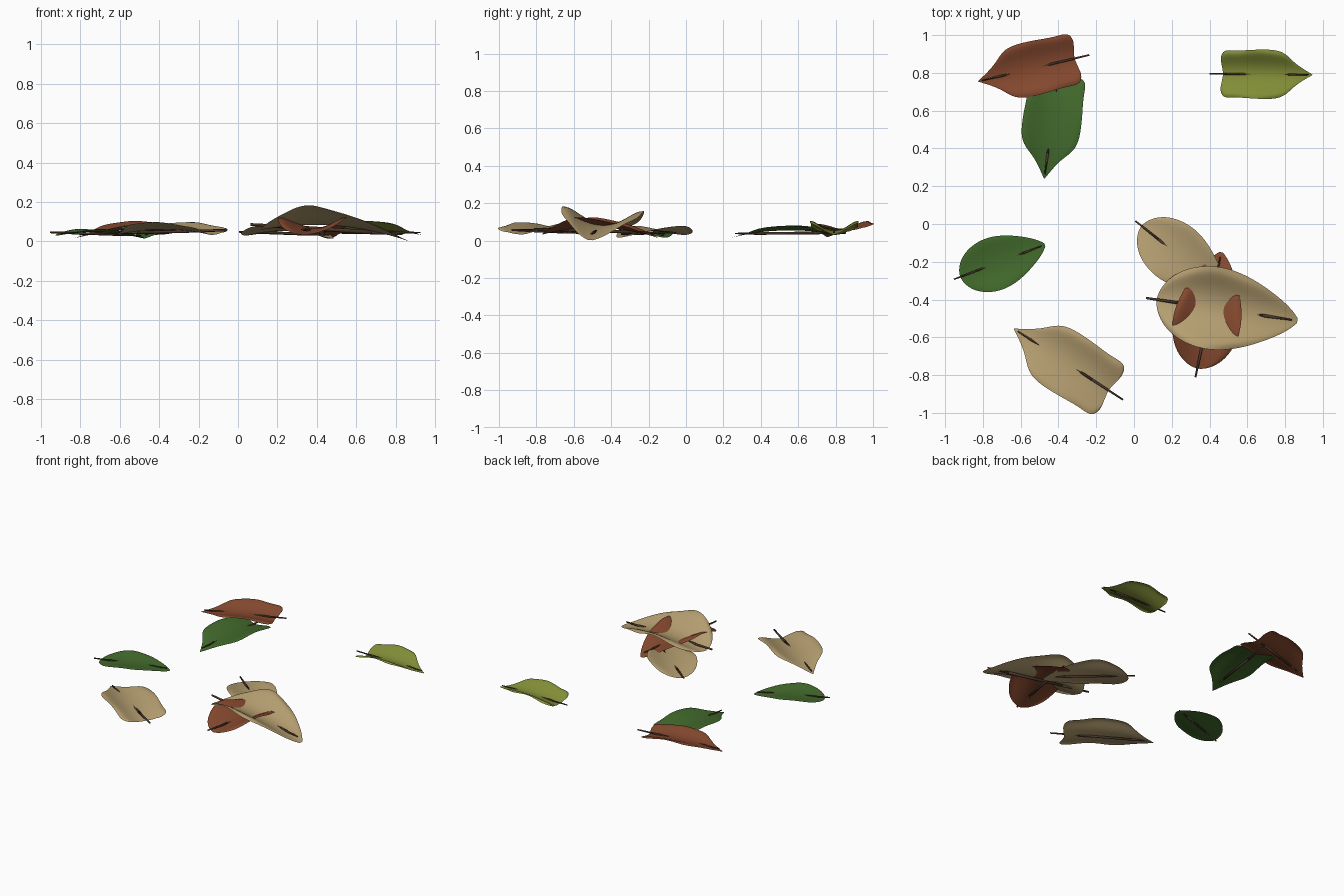
import bpy, bmesh
from math import cos, tau
from mathutils import Vector

cube = bpy.data.objects.get("Cube")
if cube:
    bpy.data.objects.remove(cube)


def material(name, rgb):
    mat = bpy.data.materials.new(name)
    mat.use_nodes = True
    mat.diffuse_color = (*rgb, 1)
    mat.node_tree.nodes["Principled BSDF"].inputs["Base Color"].default_value = (*rgb, 1)
    return mat


tan = material("dry tan", (0.465, 0.345, 0.165))
rust = material("rust brown", (0.235, 0.066, 0.028))
green = material("leaf green", (0.055, 0.145, 0.025))
olive = material("yellow green", (0.22, 0.265, 0.038))
bark = material("stem brown", (0.07, 0.036, 0.023))

# Half-width outlines: (fraction of length, fraction of half width)
LOBED = [(0, .6), (.01, .85), (.06, .99), (.18, .94), (.36, 1), (.58, 1.02),
         (.7, .88), (.79, .52), (.87, .3), (.94, .14), (1, .01)]
EGG = [(0, .03), (.01, .24), (.06, .54), (.15, .8), (.27, .96), (.4, 1.02),
       (.55, .95), (.7, .76), (.85, .49), (.95, .25), (1, .06)]
COLUMNS = 16


def make_object(name, bm, mat):
    mesh = bpy.data.meshes.new(name)
    bm.to_mesh(mesh)
    bm.free()
    mesh.materials.append(mat)
    mesh.shade_smooth()
    obj = bpy.data.objects.new(name, mesh)
    bpy.context.collection.objects.link(obj)
    return obj


def leaf(name, mat, outline, base, tip, half, z_base, z_tip, arch, lift,
         roll=0, stem_base=0.6, stem_tip=0.6):
    """Arched blade with raised, curled edges and a straight stem through it."""
    start, end = Vector((*base, z_base)), Vector((*tip, z_tip))
    along = end - start
    side = Vector((-along.y, along.x, 0)).normalized()
    up = Vector((0, 0, 1))

    # Blade
    bm = bmesh.new()
    rows = []
    for u, w in outline:
        row = []
        wave = 0.5 + 0.5 * cos(tau * (u - 0.12) / 0.45)
        for i in range(COLUMNS + 1):
            v = 2 * i / COLUMNS - 1
            # edges rise, then roll over in waves at the margin
            curl = (1.6 * v ** 2 - (0.4 + 0.5 * wave) * v ** 8) * w ** 2
            # a blunt base is notched in the middle
            notch = 0.03 * (1 - abs(v)) * max(0, 1 - u * 5) if outline is LOBED else 0
            height = arch * 4 * u * (1 - u) + lift * curl + roll * v * w
            row.append(bm.verts.new(start + along * (u + notch) + side * half * w * v + up * height))
        rows.append(row)
    for low, high in zip(rows, rows[1:]):
        for i in range(COLUMNS):
            bm.faces.new((low[i + 1], low[i], high[i], high[i + 1]))
    bmesh.ops.recalc_face_normals(bm, faces=bm.faces)
    if sum(f.normal.z for f in bm.faces) < 0:
        bmesh.ops.reverse_faces(bm, faces=bm.faces)
    blade = make_object(name + "_blade", bm, mat)
    sub = blade.modifiers.new("smooth", "SUBSURF")
    sub.levels = sub.render_levels = 2

    # Stem: six-sided, thickest towards the tip and tapering to both ends
    bm = bmesh.new()
    length = along.length
    root = start + up * arch * stem_base
    axis = end + up * arch * stem_tip - root
    turn = axis.to_track_quat('Z', 'Y')
    first = -0.12 if outline is LOBED else -0.075
    for a, b, r1, r2 in ((first, 0.2, 0.009, 0.013), (0.2, 0.75, 0.013, 0.014),
                         (0.75, 0.96, 0.014, 0.006)):
        part = bmesh.ops.create_cone(bm, cap_ends=True, segments=6, radius1=r1 * length,
                                     radius2=r2 * length, depth=(b - a) * length)
        for vert in part["verts"]:
            vert.co = turn @ vert.co + root + axis * (a + b) / 2
    make_object(name + "_stem", bm, bark)


# Lobed leaves
leaf("back_left_leaf", olive, LOBED, (.458, .795), (.945, .79), .13, .03, .03, .025, .05)
leaf("back_lower_leaf", green, LOBED, (-.40, .79), (-.475, .24), .155, .035, .015, .03, .025,
     stem_base=.2, stem_tip=.75)
leaf("back_upper_leaf", rust, LOBED, (-.30, .88), (-.825, .755), .143, .055, .018, .025, .032,
     roll=-.008)
leaf("front_right_leaf", tan, LOBED, (-.12, -.89), (-.635, -.555), .168, .033, .03, .03, .038,
     stem_base=.75, stem_tip=.4)

# Egg-shaped leaves
leaf("right_leaf", green, EGG, (-.92, -.28), (-.472, -.11), .142, .03, .015, .025, .015)
leaf("pile_back_leaf", tan, EGG, (.04, -.01), (.48, -.36), .16, .03, .015, .03, .025)
leaf("pile_lower_leaf", rust, EGG, (.335, -.765), (.462, -.15), .18, .033, .015, .045, .053)
leaf("pile_top_leaf", tan, EGG, (.12, -.40), (.865, -.512), .22, .06, .002, .05, .08,
     roll=-.013, stem_base=.45, stem_tip=.65)
